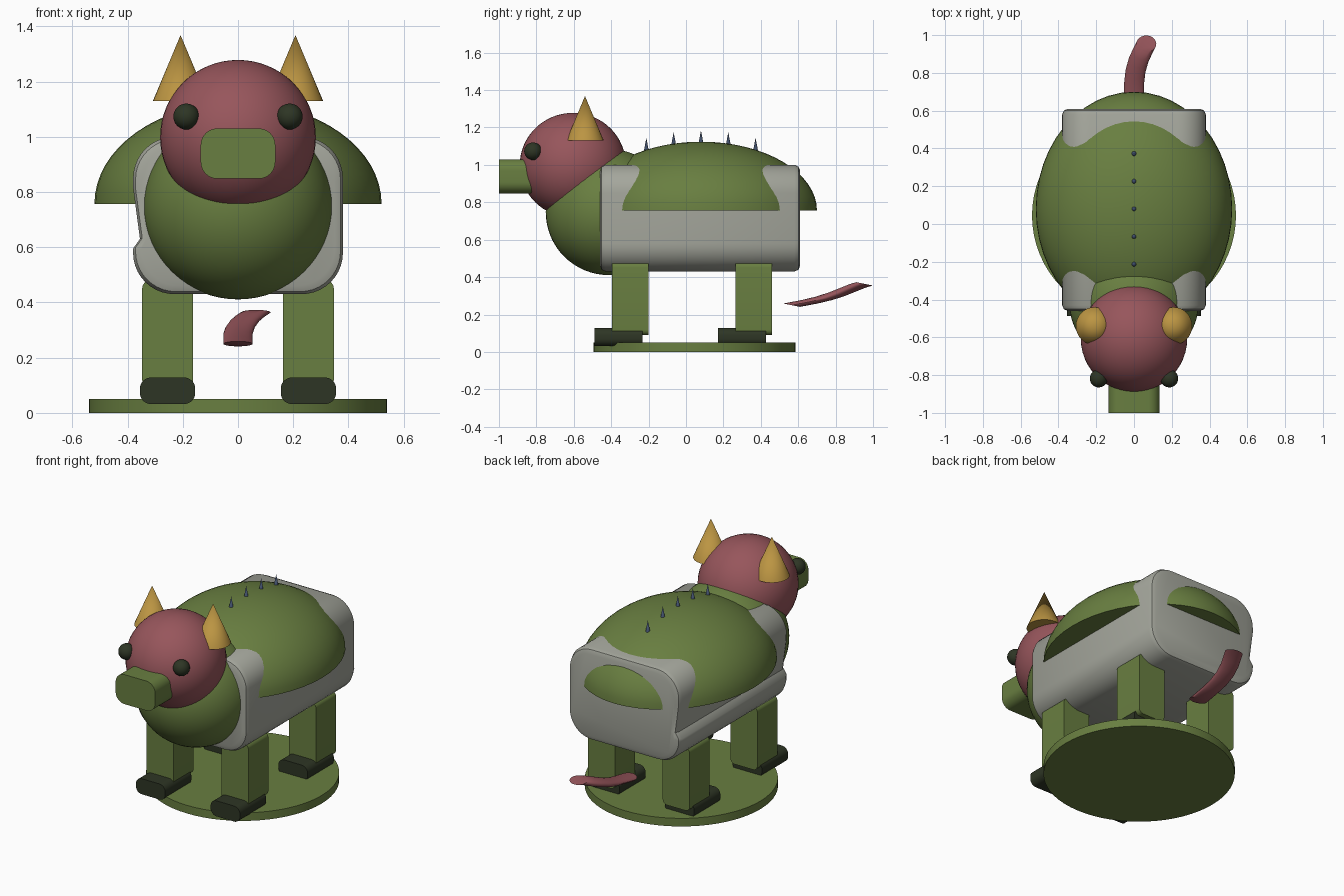
import bpy, bmesh
from math import sin, cos, pi, radians
from mathutils import Matrix, Vector

cube = bpy.data.objects.get("Cube")
if cube:
    bpy.data.objects.remove(cube, do_unlink=True)


def material(name, rgb):
    m = bpy.data.materials.new(name)
    m.use_nodes = True
    m.diffuse_color = (*rgb, 1)
    m.node_tree.nodes["Principled BSDF"].inputs["Base Color"].default_value = (*rgb, 1)
    return m


GREEN = material("moss green", (0.14, 0.21, 0.052))
RED = material("dusty red", (0.31, 0.092, 0.106))
GREY = material("warm grey", (0.37, 0.38, 0.33))
GOLD = material("horn gold", (0.50, 0.30, 0.055))
DARK = material("dark green", (0.027, 0.036, 0.018))
BLUE = material("slate blue", (0.05, 0.075, 0.14))


def finish(name, bm, mat, angle=35):
    bmesh.ops.recalc_face_normals(bm, faces=bm.faces[:])
    mesh = bpy.data.meshes.new(name)
    bm.to_mesh(mesh)
    bm.free()
    mesh.materials.append(mat)
    mesh.shade_smooth()
    mesh.set_sharp_from_angle(angle=radians(angle))
    obj = bpy.data.objects.new(name, mesh)
    bpy.context.collection.objects.link(obj)
    return obj


def loft(name, rings, mat):
    """Skin a list of equal-length rings and cap both ends."""
    bm = bmesh.new()
    rows = [[bm.verts.new(p) for p in ring] for ring in rings]
    for a, b in zip(rows, rows[1:]):
        for i in range(len(a)):
            j = (i + 1) % len(a)
            bm.faces.new((a[i], a[j], b[j], b[i]))
    bm.faces.new(rows[0])
    bm.faces.new(rows[-1])
    return finish(name, bm, mat)


def ball(name, center, radii, mat, half=False):
    bm = bmesh.new()
    bmesh.ops.create_uvsphere(bm, u_segments=48, v_segments=32, radius=1)
    if half:
        cut = bmesh.ops.bisect_plane(bm, geom=bm.verts[:] + bm.edges[:] + bm.faces[:],
                                     dist=1e-4, plane_co=(0, 0, 0), plane_no=(0, 0, 1),
                                     clear_inner=True)
        bmesh.ops.holes_fill(bm, edges=[e for e in bm.edges if e.is_boundary])
    bm.transform(Matrix.Translation(center) @ Matrix.Diagonal((*radii, 1)))
    return finish(name, bm, mat)


def cone(name, base, r1, r2, height, mat, segments=32):
    bm = bmesh.new()
    bmesh.ops.create_cone(bm, cap_ends=True, segments=segments, radius1=r1,
                          radius2=r2, depth=height)
    bm.transform(Matrix.Translation(Vector(base) + Vector((0, 0, height / 2))))
    return finish(name, bm, mat)


def rounded_profile(hx, hz, r, steps=8):
    """Rounded rectangle in x/z, counter-clockwise from the right side."""
    pts = []
    for q, (sx, sz) in enumerate(((1, 1), (-1, 1), (-1, -1), (1, -1))):
        for i in range(steps + 1):
            a = (q + i / steps) * pi / 2
            pts.append((sx * (hx - r) + r * cos(a), sz * (hz - r) + r * sin(a)))
    return pts


def bar(name, x, y0, y1, z0, z1, hx, r, mat):
    """Block along y with rounded long edges."""
    prof = rounded_profile(hx, (z1 - z0) / 2, r)
    zc = (z0 + z1) / 2
    return loft(name, [[(x + px, y, zc + pz) for px, pz in prof] for y in (y0, y1)], mat)


# Round stand
cone("base_disc", (0, 0.045, 0), 0.54, 0.54, 0.05, GREEN, 64)

# Torso block with soft ends and a crease low on one flank
profile = rounded_profile(0.38, 0.285, 0.15, 10)
profile[22:22] = [(-0.38, 0.10), (-0.355, -0.085), (-0.38, -0.12)]
rings = []
for y, inset in ((-0.46, 0.03), (-0.451, 0.009), (-0.43, 0),
                 (0.58, 0), (0.601, 0.009), (0.61, 0.03)):
    sx, sz = 1 - inset / 0.38, 1 - inset / 0.285
    rings.append([(px * sx, y, 0.715 + pz * sz) for px, pz in profile])
loft("torso", rings, GREY)

# Shell dome, chest and head
ball("shell", (0, 0.08, 0.757), (0.52, 0.62, 0.367), GREEN, half=True)
ball("chest", (0, -0.413, 0.748), (0.343, 0.337, 0.337), GREEN)
ball("head", (0, -0.605, 0.998), (0.282, 0.284, 0.28), RED)
bar("snout", 0, -1.0, -0.75, 0.848, 1.03, 0.135, 0.06, GREEN)

# Paired parts
for side, s in (("left", 1), ("right", -1)):
    ball(f"{side}_eye", (s * 0.187, -0.818, 1.073), (0.047,) * 3, DARK)
    cone(f"{side}_horn", (s * 0.208, -0.54, 1.13), 0.1, 0, 0.238, GOLD)
    for end, y in (("front", -0.395), ("rear", 0.265)):
        bar(f"{end}_{side}_leg", s * 0.255, y, y + 0.195, 0.09, 0.48, 0.092, 0.03, GREEN)
        bar(f"{end}_{side}_foot", s * 0.255, y - 0.093, y + 0.162, 0.032, 0.128,
            0.1, 0.04, DARK)

# Spikes along the back
for i in range(-2, 3):
    cone(f"spike_{i + 3}", (0, 0.08 + i * 0.146, 1.105 - 0.01 * i * i), 0.015, 0,
         0.08, BLUE, 16)

# Flattened curling tail
path = [(0, 0.565, 0.25), (0, 0.66, 0.268), (0, 0.74, 0.287), (0.008, 0.81, 0.31),
        (0.025, 0.87, 0.334), (0.046, 0.915, 0.352), (0.065, 0.954, 0.364)]
loft("tail", [[(x + 0.053 * cos(a), y + 0.044 * sin(a), z - 0.009 * sin(a))
               for a in (k * pi / 12 for k in range(24))] for x, y, z in path], RED)
